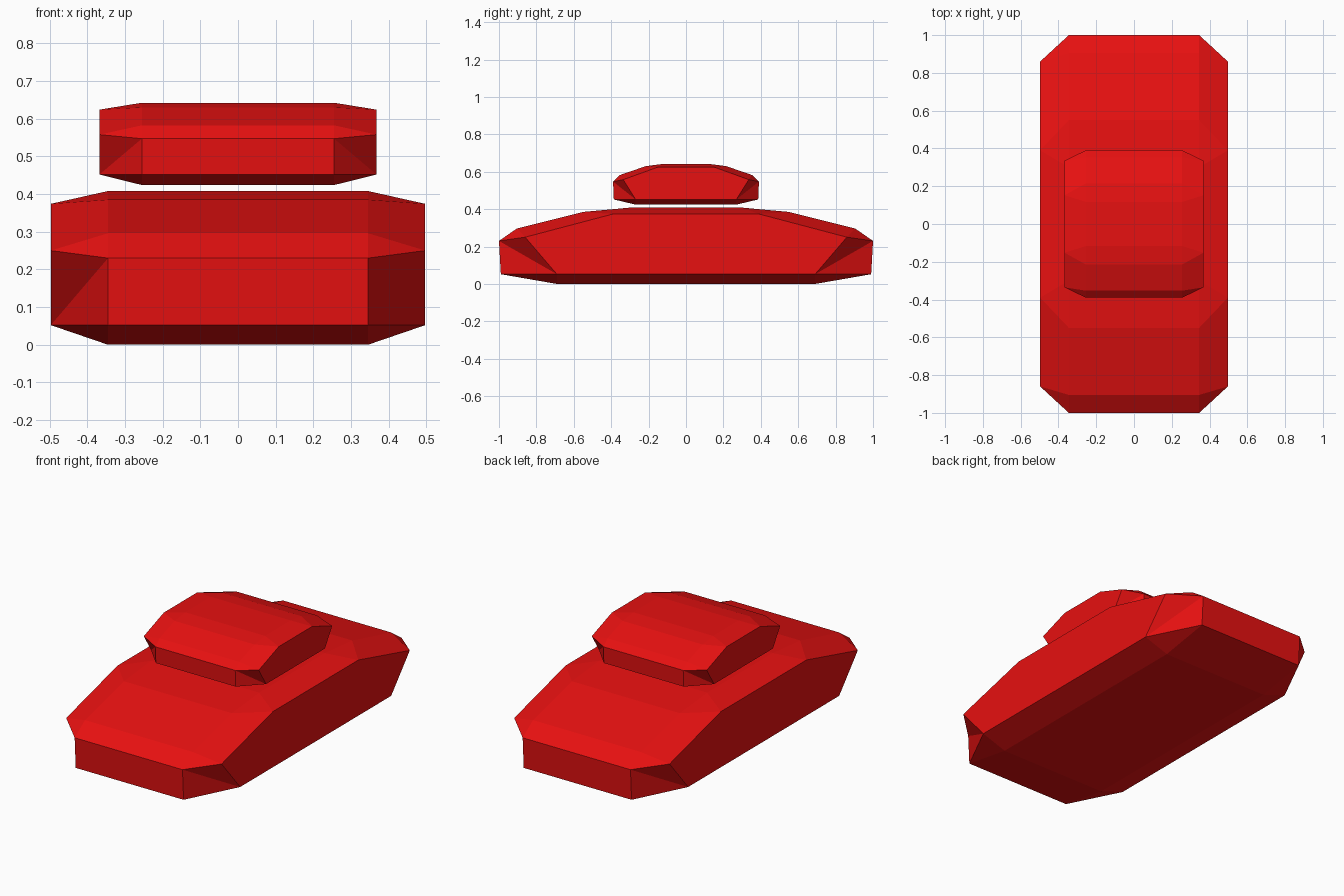
import bpy
import bmesh

cube = bpy.data.objects.get("Cube")
if cube:
    bpy.data.objects.remove(cube, do_unlink=True)

# Single paint colour
red = bpy.data.materials.new("red_paint")
colour = (0.8, 0.0054, 0.0054, 1.0)
red.diffuse_color = colour
red.use_nodes = True
red.node_tree.nodes["Principled BSDF"].inputs["Base Color"].default_value = colour

INNER_X, OUTER_X = 0.345, 0.497
# Front half of each (y, z) profile, from the belly up to the roof
INNER = [(-0.69, 0.0), (-0.99, 0.052), (-1.0, 0.23), (-0.905, 0.296), (-0.55, 0.385), (-0.3, 0.408)]
OUTER = [(-0.69, 0.052), (-0.86, 0.25), (-0.39, 0.374)]
# Outer point that each inner point joins
JOIN = [0, 0, 1, 1, 2, 2, 3, 3, 4, 4, 5, 5]


def mirrored(profile):
    """Close a front half profile with its rear half."""
    return profile + [(-y, z) for y, z in reversed(profile)]


def faceted_shell(name, scale, base_z):
    """Chamfered slab: a wide centre section tapering to two narrower flanks."""
    sx, sy, sz = scale
    bm = bmesh.new()

    def ring(profile, x):
        return [bm.verts.new((x * sx, y * sy, base_z + z * sz)) for y, z in mirrored(profile)]

    inner = {s: ring(INNER, s * INNER_X) for s in (-1, 1)}
    outer = {s: ring(OUTER, s * OUTER_X) for s in (-1, 1)}
    count = len(JOIN)
    for i in range(count):
        j = (i + 1) % count
        # Centre strip
        bm.faces.new((inner[-1][i], inner[-1][j], inner[1][j], inner[1][i]))
        for s in (-1, 1):
            a, b = inner[s][i], inner[s][j]
            oa, ob = outer[s][JOIN[i]], outer[s][JOIN[j]]
            if oa is ob:
                bm.faces.new((a, b, oa))
            elif i == 1:      # front corner, creased inwards
                bm.faces.new((a, b, oa))
                bm.faces.new((b, ob, oa))
            elif i == 9:      # rear corner, creased inwards
                bm.faces.new((a, b, ob))
                bm.faces.new((a, ob, oa))
            else:
                bm.faces.new((a, b, ob, oa))
    # Flat flanks
    for s in (-1, 1):
        bm.faces.new(outer[s])
    bmesh.ops.recalc_face_normals(bm, faces=bm.faces)

    mesh = bpy.data.meshes.new(name)
    bm.to_mesh(mesh)
    bm.free()
    mesh.materials.append(red)
    obj = bpy.data.objects.new(name, mesh)
    bpy.context.scene.collection.objects.link(obj)
    return obj


# Hull, and the same form scaled down floating just above it
faceted_shell("hull", (1.0, 1.0, 1.0), 0.0)
faceted_shell("turret", (0.74, 0.39, 0.535), 0.424)
